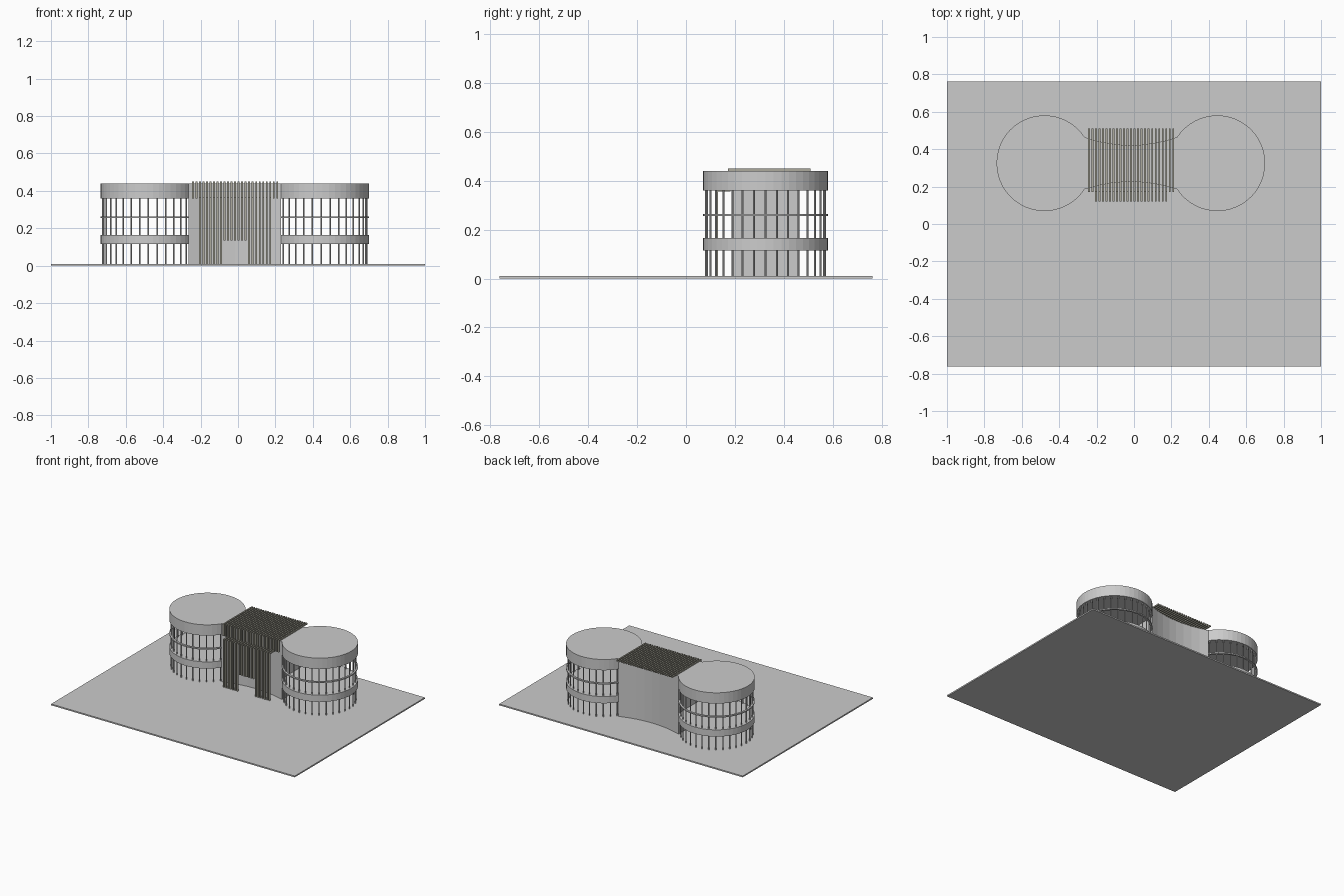
import bpy, bmesh
from math import sin, cos, radians, pi

if "Cube" in bpy.data.objects:
    bpy.data.objects.remove(bpy.data.objects["Cube"])

CX, CY, OFF, R = -0.017, 0.325, 0.462, 0.256   # centre, drum offset, drum radius
G = 0.01                                       # top of the ground slab


def finish(bm, name, mat=None):
    bmesh.ops.recalc_face_normals(bm, faces=bm.faces)
    me = bpy.data.meshes.new(name)
    bm.to_mesh(me)
    bm.free()
    ob = bpy.data.objects.new(name, me)
    bpy.context.collection.objects.link(ob)
    if mat:
        me.materials.append(mat)
    return ob


def extrude(bm, pts, vec):
    """Closed outline of 3D points swept along a vector."""
    a = [bm.verts.new(p) for p in pts]
    b = [bm.verts.new([p[i] + vec[i] for i in range(3)]) for p in pts]
    bm.faces.new(a)
    bm.faces.new(b)
    for i in range(len(a)):
        j = (i + 1) % len(a)
        bm.faces.new((a[i], a[j], b[j], b[i]))


def prism(name, outline, z0, z1):
    bm = bmesh.new()
    extrude(bm, [(x, y, z0) for x, y in outline], (0, 0, z1 - z0))
    return finish(bm, name)


def arc(cx, r, a0, a1, n):
    return [(cx + r * cos(a0 + (a1 - a0) * i / n), CY + r * sin(a0 + (a1 - a0) * i / n))
            for i in range(n + 1)]


def sag(p, q, depth, n=8):
    """Shallow concave curve between two points."""
    return [(p[0] + (q[0] - p[0]) * i / n,
             p[1] + (q[1] - p[1]) * i / n + depth * (1 - (2 * i / n - 1) ** 2))
            for i in range(n + 1)]


# ground slab
prism("ground_slab", [(-1, -0.763), (1, -0.763), (1, 0.763), (-1, 0.763)], 0, G)

# roof: two discs joined by a waisted bridge
A = radians(33)
left = arc(CX - OFF, R, A, 2 * pi - A, 40)
right = arc(CX + OFF, R, -pi + A, pi - A, 40)
front = sag(left[-1], right[0], 0.04)
back = sag(right[-1], left[0], -0.043)
prism("roof", left + front[1:-1] + right + back[1:-1], 0.36, 0.44)

# central hall with concave front and back walls
prism("central_hall", front + back, G, 0.36)

# drums: floor disc, rail ring and columns
for side, s in (("left", -1), ("right", 1)):
    cx = CX + s * OFF
    if s < 0:
        disc = left
    else:
        disc = right
    prism(side + "_floor", disc, 0.115, 0.165)

    # rail ring follows the open arc
    a0, a1 = (A, 2 * pi - A) if s < 0 else (-pi + A, pi - A)
    outer = arc(cx, R, a0, a1, 40)
    inner = arc(cx, R - 0.014, a0, a1, 40)
    prism(side + "_rail", outer + inner[::-1], 0.255, 0.264)

    bm = bmesh.new()
    for i in range(32):
        t = 2 * pi * i / 32
        x, y = cx + 0.243 * cos(t), CY + 0.243 * sin(t)
        if abs(x - CX) < 0.248:
            continue
        pts = [(x + 0.004 * cos(k * pi / 4), y + 0.004 * sin(k * pi / 4), G) for k in range(8)]
        extrude(bm, pts, (0, 0, 0.35))
    finish(bm, side + "_columns")

# stepped slats over the roof and down the front
olive = bpy.data.materials.new("slat_olive")
olive.diffuse_color = (0.42, 0.41, 0.34, 1)
olive.use_nodes = True
olive.node_tree.nodes["Principled BSDF"].inputs["Base Color"].default_value = olive.diffuse_color
N, W = 25, 0.010
X0, X1 = -0.246, 0.215
bm = bmesh.new()
for i in range(N):
    x = X0 + (X1 - X0 - W) * i / (N - 1)
    mid = x + W / 2
    if i < 2 or i > N - 3:      # outer slats stop at the fascia
        prof = [(0.51, 0.44), (0.51, 0.45), (0.172, 0.45), (0.172, 0.36),
                (0.182, 0.36), (0.182, 0.44)]
    else:                       # inner slats step out; shorter over the doorway
        b = 0.135 if -0.077 < mid < 0.052 else G
        prof = [(0.51, 0.44), (0.51, 0.45), (0.172, 0.45), (0.172, 0.365),
                (0.12, 0.365), (0.12, b), (0.13, b), (0.13, 0.355),
                (0.182, 0.355), (0.182, 0.44)]
    extrude(bm, [(x, y, z) for y, z in prof], (W, 0, 0))
finish(bm, "slat_screen", olive)
